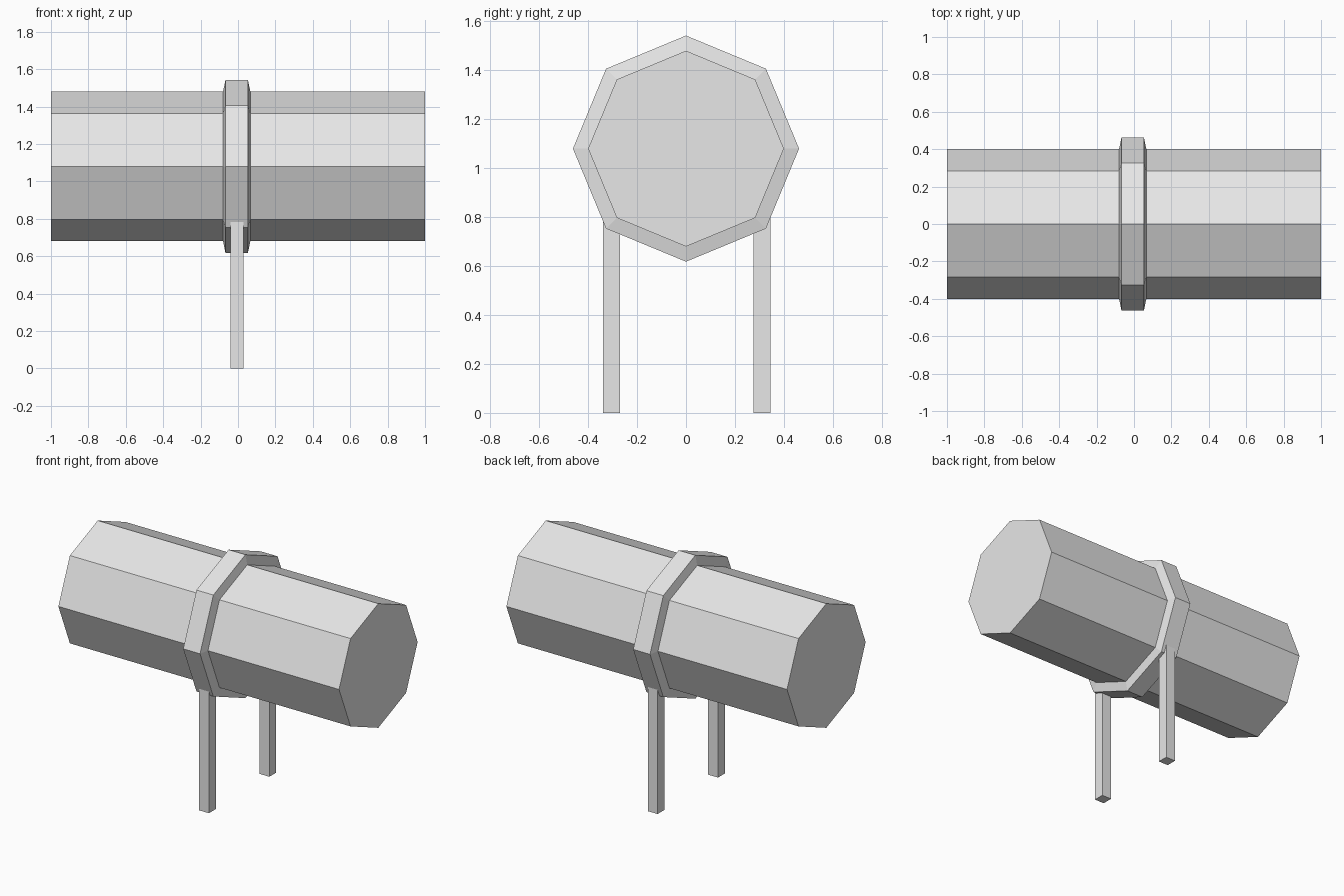
import bpy
import bmesh
from math import sin, cos, pi

default_cube = bpy.data.objects.get("Cube")
if default_cube:
    bpy.data.objects.remove(default_cube, do_unlink=True)

SIDES = 8
AXIS_Z = 1.08

grey = bpy.data.materials.new("light_grey")
grey.use_nodes = True
grey.diffuse_color = (0.8, 0.8, 0.8, 1)
grey.node_tree.nodes["Principled BSDF"].inputs["Base Color"].default_value = (0.8, 0.8, 0.8, 1)


def finish(name, bm):
    bmesh.ops.recalc_face_normals(bm, faces=bm.faces)
    mesh = bpy.data.meshes.new(name)
    bm.to_mesh(mesh)
    bm.free()
    mesh.materials.append(grey)
    bpy.context.collection.objects.link(bpy.data.objects.new(name, mesh))


def lathe_x(name, profile):
    """Sweep (x, radius) points around the barrel axis and cap both ends."""
    bm = bmesh.new()
    rings = []
    for x, r in profile:
        angles = [2 * pi * i / SIDES for i in range(SIDES)]
        rings.append([bm.verts.new((x, r * sin(a), AXIS_Z + r * cos(a))) for a in angles])
    for a, b in zip(rings, rings[1:]):
        for i in range(SIDES):
            j = (i + 1) % SIDES
            bm.faces.new((a[i], a[j], b[j], b[i]))
    bm.faces.new(rings[0])
    bm.faces.new(rings[-1])
    finish(name, bm)


def box(name, low, high):
    bm = bmesh.new()
    bmesh.ops.create_cube(bm, size=1)
    for v in bm.verts:
        v.co = [(l + h) / 2 + c * (h - l) for l, h, c in zip(low, high, v.co)]
    finish(name, bm)


# Octagonal barrel with a chamfered band round its middle
lathe_x("barrel", [(-1, 0.4), (1, 0.4)])
lathe_x("band", [(-0.08, 0.4), (-0.067, 0.462), (0.053, 0.462), (0.066, 0.4)])

# Two square legs running up into the band
for name, y in (("front_leg", -0.304), ("back_leg", 0.311)):
    box(name, (-0.04, y - 0.035, 0), (0.03, y + 0.035, 0.83))
